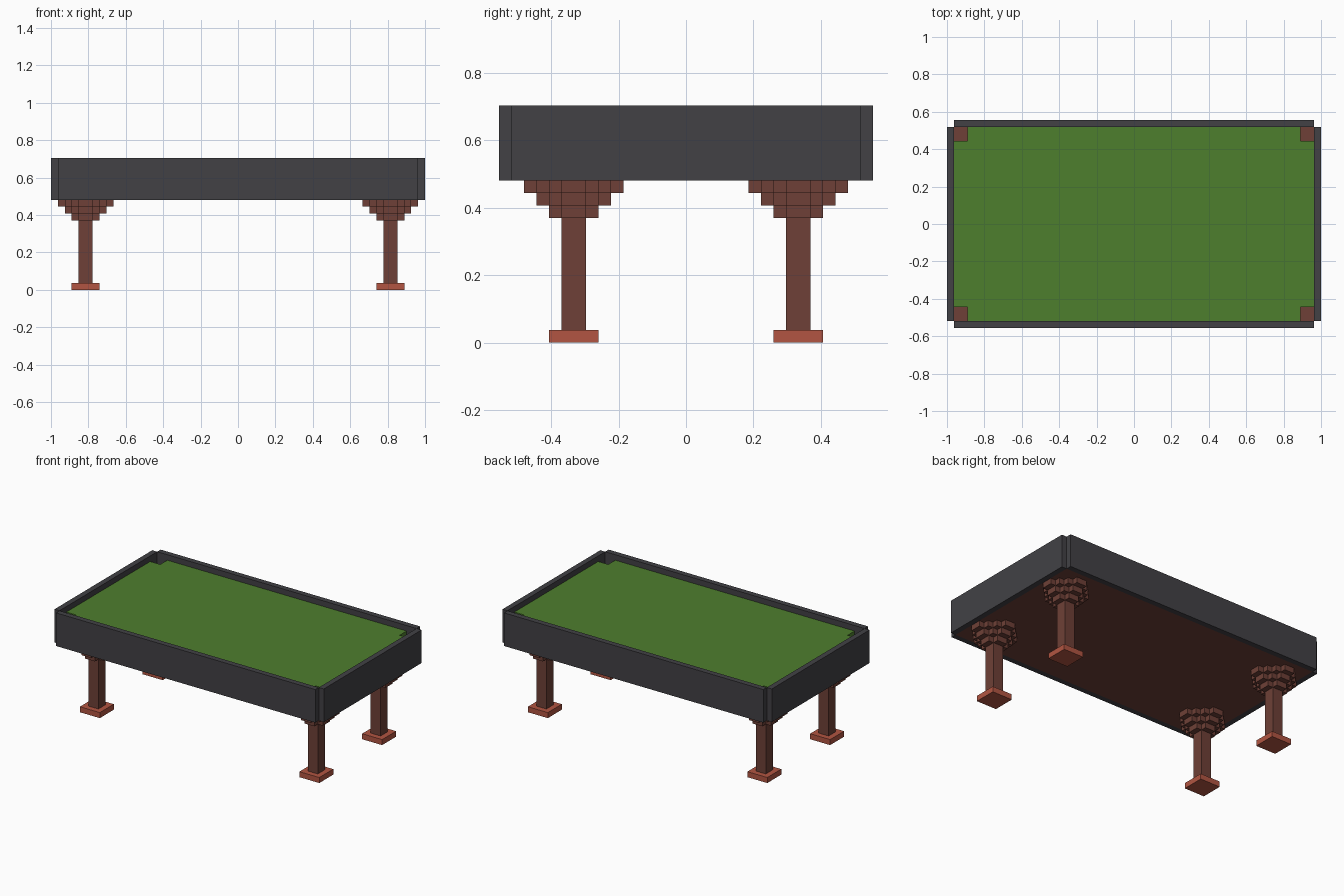
import bpy, bmesh

U = 1 / 27  # one block unit

cube = bpy.data.objects.get("Cube")
if cube:
    bpy.data.objects.remove(cube, do_unlink=True)


def material(name, rgb):
    m = bpy.data.materials.new(name)
    m.use_nodes = True
    m.diffuse_color = (*rgb, 1)
    bsdf = m.node_tree.nodes["Principled BSDF"]
    bsdf.inputs["Base Color"].default_value = (*rgb, 1)
    bsdf.inputs["Roughness"].default_value = 0.8
    return m


CHARCOAL = material("charcoal_rail", (0.054, 0.053, 0.060))
FELT = material("green_felt", (0.076, 0.209, 0.027))
WOOD = material("dark_brown_wood", (0.156, 0.051, 0.038))
CLAY = material("red_brown_foot", (0.445, 0.091, 0.054))


def prism(name, outline, z0, z1, mat):
    """Extrude a counter-clockwise plan outline (in units) from z0 to z1."""
    bm = bmesh.new()
    base = bm.faces.new([bm.verts.new((x * U, y * U, z0 * U)) for x, y in outline])
    top = bmesh.ops.extrude_face_region(bm, geom=[base])
    verts = [g for g in top["geom"] if isinstance(g, bmesh.types.BMVert)]
    bmesh.ops.translate(bm, verts=verts, vec=(0, 0, (z1 - z0) * U))
    bmesh.ops.recalc_face_normals(bm, faces=bm.faces)
    mesh = bpy.data.meshes.new(name)
    bm.to_mesh(mesh)
    bm.free()
    mesh.materials.append(mat)
    obj = bpy.data.objects.new(name, mesh)
    bpy.context.collection.objects.link(obj)
    return obj


def rect(x0, x1, y0, y1):
    return [(x0, y0), (x1, y0), (x1, y1), (x0, y1)]


def moved(outline, cx, cy):
    return [(x + cx, y + cy) for x, y in outline]


def stepped_diamond(n):
    """Staircase diamond reaching n units from its centre."""
    quarter = []
    for i in range(1, n + 1):
        quarter.append((n + 1 - i, i))
        if i < n:
            quarter.append((n - i, i))
    points = []
    for _ in range(4):
        points += quarter
        quarter = [(-y, x) for x, y in quarter]
    return points


# Table bed and felt with square corner pockets
prism("table_bed", rect(-26, 26, -14, 14), 13, 14, WOOD)
felt = [(24, -14), (24, -12), (26, -12), (26, 12), (24, 12), (24, 14),
        (-24, 14), (-24, 12), (-26, 12), (-26, -12), (-24, -12), (-24, -14)]
prism("playing_surface", felt, 14, 18, FELT)

# Rails, leaving a notch at each outer corner
prism("front_rail", rect(-26, 26, -15, -14), 13, 19, CHARCOAL)
prism("back_rail", rect(-26, 26, 14, 15), 13, 19, CHARCOAL)
prism("left_rail", rect(26, 27, -14, 14), 13, 19, CHARCOAL)
prism("right_rail", rect(-27, -26, -14, 14), 13, 19, CHARCOAL)

# Legs: square foot, post and three widening stepped tiers
for sx, side in ((1, "left"), (-1, "right")):
    for sy, end in ((-1, "front"), (1, "back")):
        cx, cy = 22 * sx, 9 * sy
        tag = f"{end}_{side}"
        prism(f"{tag}_foot", moved(rect(-2, 2, -2, 2), cx, cy), 0, 1, CLAY)
        prism(f"{tag}_leg", moved(rect(-1, 1, -1, 1), cx, cy), 1, 10, WOOD)
        for k in range(3):
            prism(f"{tag}_bracket_tier_{k + 1}",
                  moved(stepped_diamond(k + 2), cx, cy), 10 + k, 11 + k, WOOD)
